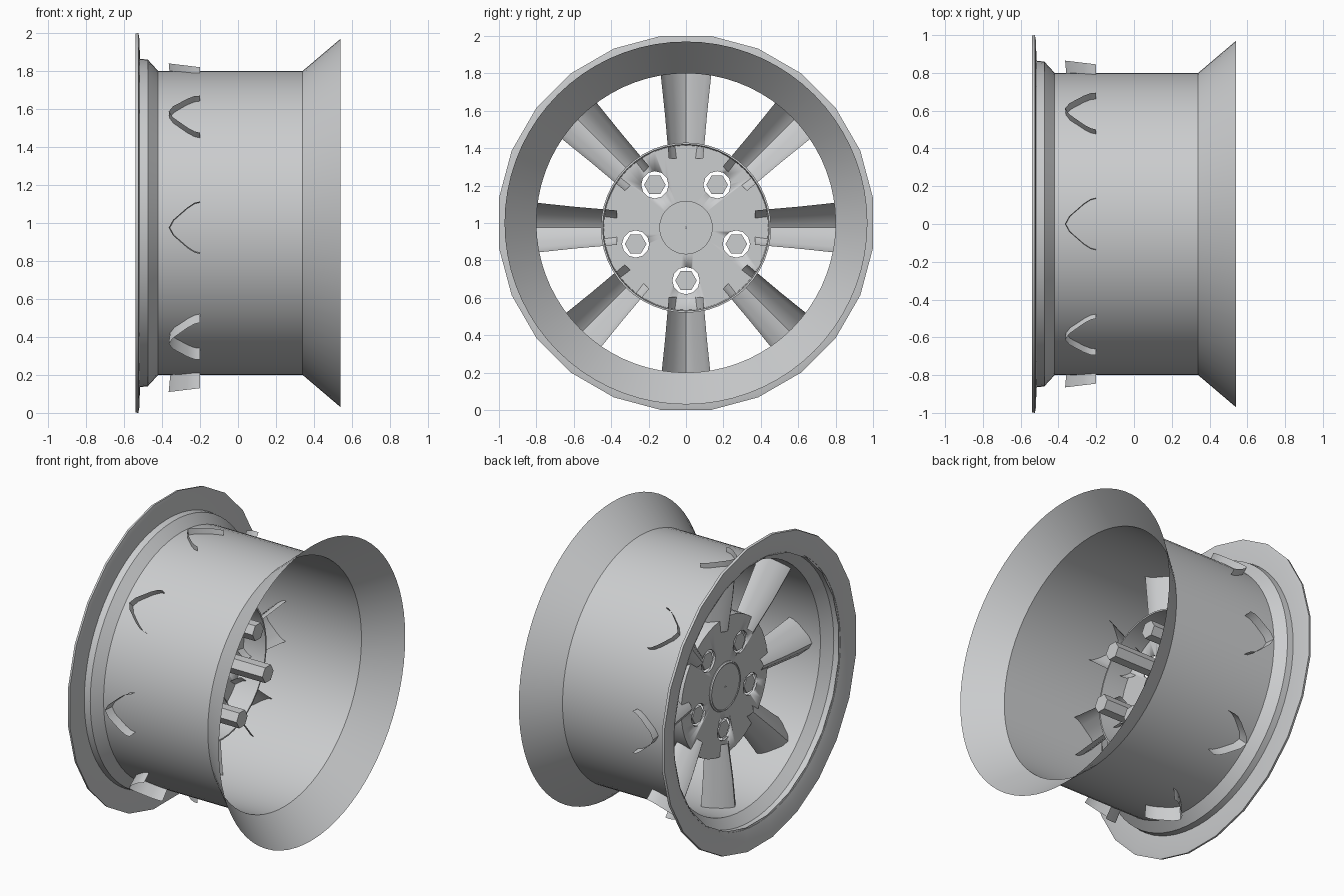
import bpy, bmesh
from math import sin, cos, pi, radians

cube = bpy.data.objects.get("Cube")
if cube:
    bpy.data.objects.remove(cube, do_unlink=True)

RIM_Z, HUB_Z = 1.0, 0.975

metal = bpy.data.materials.new("light_grey_metal")
metal.use_nodes = True
grey = (0.6, 0.61, 0.62, 1)
metal.diffuse_color = grey
metal.node_tree.nodes["Principled BSDF"].inputs["Base Color"].default_value = grey


def finish(name, bm, angle=30):
    """Turn a bmesh into a shaded object."""
    bmesh.ops.recalc_face_normals(bm, faces=bm.faces)
    mesh = bpy.data.meshes.new(name)
    bm.to_mesh(mesh)
    bm.free()
    mesh.materials.append(metal)
    obj = bpy.data.objects.new(name, mesh)
    bpy.context.collection.objects.link(obj)
    bpy.ops.object.select_all(action='DESELECT')
    obj.select_set(True)
    bpy.context.view_layer.objects.active = obj
    bpy.ops.object.shade_smooth_by_angle(angle=radians(angle))
    return obj


def revolve(name, profile, sides, y=0, z=RIM_Z, phase=0.0, caps=False, closed=False):
    """Spin (x, radius) points round an axis along x."""
    bm = bmesh.new()
    rings = []
    for x, r in profile:
        rings.append([bm.verts.new((x, y + r * cos(2 * pi * (i + phase) / sides),
                                    z + r * sin(2 * pi * (i + phase) / sides)))
                      for i in range(sides)])
    pairs = list(zip(rings, rings[1:]))
    if closed:
        pairs.append((rings[-1], rings[0]))
    for a, b in pairs:
        for i in range(sides):
            j = (i + 1) % sides
            bm.faces.new((a[i], a[j], b[j], b[i]))
    if caps:
        bm.faces.new(rings[0])
        bm.faces.new(rings[-1])
    return finish(name, bm)


# Barrel with flared inner end and stepped outer bead
revolve("rim_barrel", [(0.54, 0.97), (0.34, 0.8), (-0.42, 0.8),
                       (-0.475, 0.86), (-0.52, 0.865)], 72)

# Faceted outer lip
revolve("rim_lip", [(-0.515, 0.86), (-0.52, 0.985), (-0.525, 1.009),
                    (-0.54, 1.006), (-0.532, 0.92), (-0.515, 0.86)], 24, phase=0.5)

# Hub: plate with a skirt, open at the back
hub = revolve("hub", [(-0.28, 0.14), (-0.28, 0.45), (-0.11, 0.455),
                      (-0.11, 0.445), (-0.265, 0.44), (-0.265, 0.14)],
              48, z=HUB_Z, closed=True)

# Bolt holes, and a long hexagonal bolt in each
for k in range(5):
    a = -pi / 2 + k * 2 * pi / 5
    by, bz = 0.283 * cos(a), HUB_Z + 0.283 * sin(a)
    cutter = revolve("hole_cutter", [(-0.4, 0.073), (-0.2, 0.073)], 12, by, bz, caps=True)
    cutter.hide_render = True
    mod = hub.modifiers.new("bolt_hole", 'BOOLEAN')
    mod.operation = 'DIFFERENCE'
    mod.solver = 'EXACT'
    mod.object = cutter
    bpy.context.view_layer.objects.active = hub
    bpy.ops.object.modifier_apply(modifier=mod.name)
    bpy.data.objects.remove(cutter, do_unlink=True)
    revolve("bolt_%d" % (k + 1), [(-0.275, 0.058), (0.03, 0.058)], 6, by, bz, caps=True)

# Centre cap
revolve("centre_cap", [(-0.2, 0.158), (-0.285, 0.158), (-0.292, 0.15),
                       (-0.288, 0.145), (-0.288, 0.004)], 40, z=HUB_Z, caps=False)

# Spokes: arched open channels; (half width, depth) across one side of the arch
HALF = [(0, 1), (0.3, 0.86), (0.55, 0.62), (0.78, 0.4), (0.95, 0.18), (1, 0)]
ARCH = [(-w, d) for w, d in reversed(HALF[1:])] + HALF
BACK = -0.2
# Stations along the spoke: radius, half width, apex depth
STATIONS = [(0.37, 0.092, 0.105), (0.6, 0.112, 0.14), (0.865, 0.138, 0.165)]
for k in range(8):
    a = k * pi / 4
    bm = bmesh.new()
    rows = []
    for r, half, depth in STATIONS:
        row = []
        for w, d in ARCH:
            radius = r - (0.02 * (1 - d) if r > 0.8 else 0)
            side = w * half
            row.append(bm.verts.new((BACK - d * depth,
                                     radius * cos(a) - side * sin(a),
                                     HUB_Z + radius * sin(a) + side * cos(a))))
        rows.append(row)
    for p, q in zip(rows, rows[1:]):
        for i in range(len(ARCH) - 1):
            bm.faces.new((p[i], p[i + 1], q[i + 1], q[i]))
    finish("spoke_%d" % (k + 1), bm, 40)
